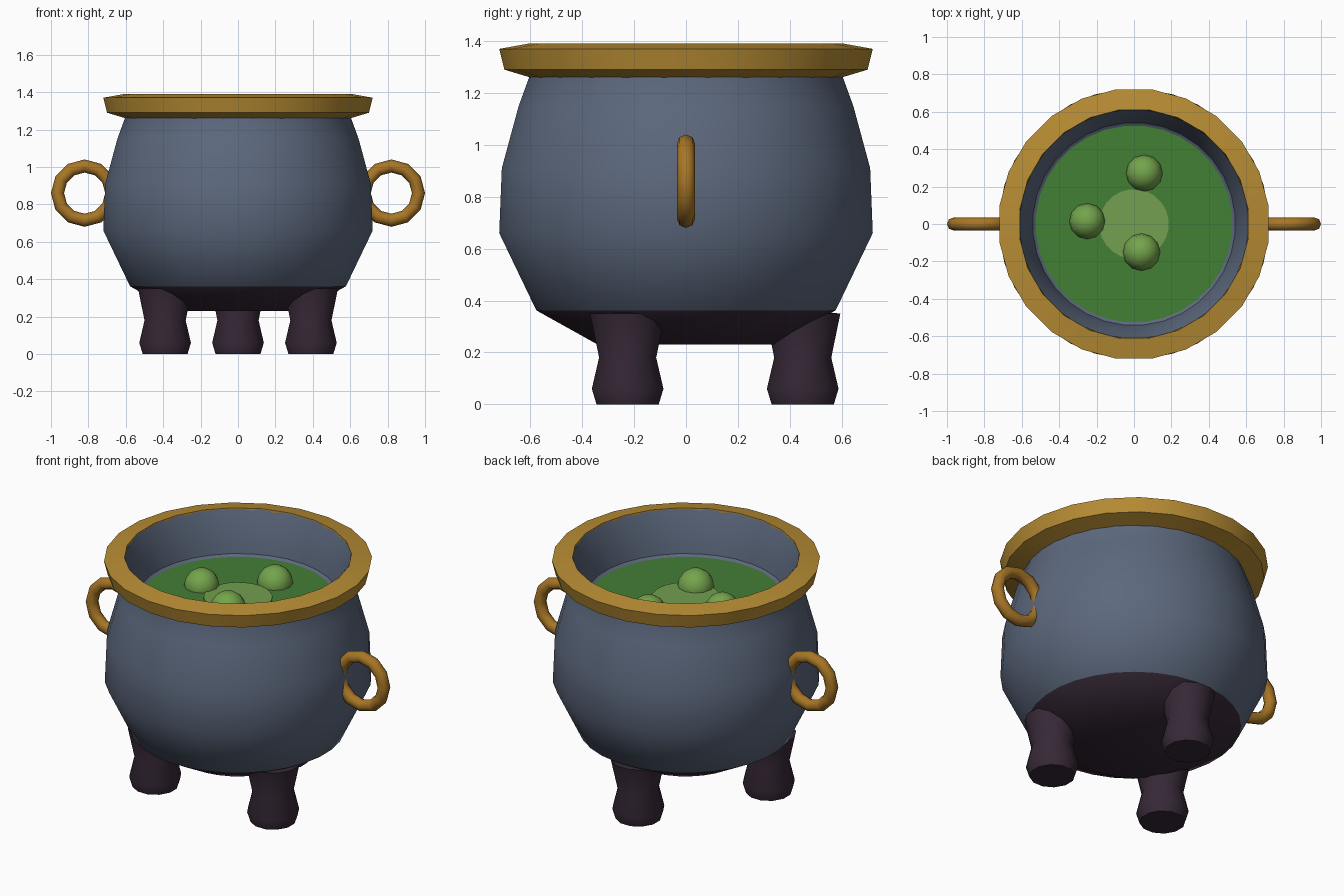
import bpy, math

if "Cube" in bpy.data.objects:
    bpy.data.objects.remove(bpy.data.objects["Cube"])


def srgb(r, g, b):
    f = lambda c: c / 12.92 if c <= 0.04045 else ((c + 0.055) / 1.055) ** 2.4
    return tuple(f(v / 255) for v in (r, g, b)) + (1.0,)


def material(name, *rgb):
    m = bpy.data.materials.new(name)
    m.diffuse_color = srgb(*rgb)
    m.use_nodes = True
    m.node_tree.nodes["Principled BSDF"].inputs["Base Color"].default_value = m.diffuse_color
    return m


IRON = material("blue grey iron", 92, 104, 125)
GOLD = material("gold rim", 184, 141, 52)
BRASS = material("dark brass", 168, 118, 38)
DARK = material("dark purple iron", 54, 40, 54)
GREEN = material("green brew", 66, 126, 53)
PALE = material("pale green", 114, 160, 80)
BUBBLE = material("bubble green", 116, 164, 76)


def smooth(ob, angle):
    bpy.ops.object.select_all(action='DESELECT')
    ob.select_set(True)
    bpy.context.view_layer.objects.active = ob
    bpy.ops.object.shade_smooth_by_angle(angle=math.radians(angle))


def lathe(name, profile, sides, mat, loc=(0, 0, 0), closed=False, angle=40):
    """Spin (radius, z) points round z; radius 0 makes a pole."""
    verts, rings, faces = [], [], []
    grow = 1 / math.cos(math.pi / sides)
    for r, z in profile:
        n = 1 if r == 0 else sides
        rings.append(list(range(len(verts), len(verts) + n)))
        for i in range(n):
            a = 2 * math.pi * (i + 0.5) / sides
            verts.append((r * grow * math.cos(a), r * grow * math.sin(a), z))
    pairs = list(zip(rings, rings[1:]))
    if closed:
        pairs.append((rings[-1], rings[0]))
    for a, b in pairs:
        for i in range(sides):
            j = (i + 1) % sides
            if len(a) == 1:
                faces.append((a[0], b[j], b[i]))
            elif len(b) == 1:
                faces.append((a[i], a[j], b[0]))
            else:
                faces.append((a[i], a[j], b[j], b[i]))
    me = bpy.data.meshes.new(name)
    me.from_pydata(verts, [], faces)
    me.materials.append(mat)
    ob = bpy.data.objects.new(name, me)
    ob.location = loc
    bpy.context.collection.objects.link(ob)
    smooth(ob, angle)
    return ob


# pot body: outer wall, lip, inner wall down to below the brew
body = lathe("pot_body", [
    (0, 0.23), (0.34, 0.23), (0.577, 0.362), (0.72, 0.66), (0.71, 0.91),
    (0.645, 1.15), (0.605, 1.26), (0.61, 1.385), (0.575, 1.30),
    (0.55, 1.20), (0.54, 1.15), (0.50, 1.12), (0, 1.12)], 32, IRON)
# dark underside
body.data.materials.append(DARK)
for p in body.data.polygons:
    if p.center.z < 0.36:
        p.material_index = 1

# rim band
lathe("rim", [(0.60, 1.26), (0.70, 1.29), (0.72, 1.37), (0.61, 1.39)],
      24, GOLD, closed=True, angle=30)

# brew surface, pale patch and bubbles
lathe("brew_surface", [(0.53, 1.138), (0, 1.138)], 32, GREEN)
lathe("brew_pale_patch", [(0.185, 1.138), (0.185, 1.145), (0, 1.145)], 24, PALE)
for i, (x, y, r) in enumerate([(0.055, 0.272, 0.098), (-0.25, 0.015, 0.096),
                               (0.04, -0.15, 0.1)]):
    bpy.ops.mesh.primitive_uv_sphere_add(segments=12, ring_count=8, radius=r,
                                         location=(x, y, 1.142))
    ob = bpy.context.object
    ob.name = f"bubble_{i + 1}"
    ob.data.materials.append(BUBBLE)
    smooth(ob, 60)

# three legs
for i in range(3):
    a = math.radians(90 + 120 * i)
    lathe(f"leg_{i + 1}", [(0, 0), (0.12, 0), (0.138, 0.06), (0.11, 0.18),
                           (0.145, 0.35), (0, 0.36)], 12, DARK,
          loc=(0.45 * math.cos(a), 0.45 * math.sin(a), 0))

# ring handles
for side, s in (("left", -1), ("right", 1)):
    bpy.ops.mesh.primitive_torus_add(major_segments=12, minor_segments=8,
                                     major_radius=0.145, minor_radius=0.035,
                                     location=(s * 0.82, 0, 0.86),
                                     rotation=(math.pi / 2, 0, 0))
    ob = bpy.context.object
    ob.name = f"{side}_handle"
    ob.data.materials.append(BRASS)
    smooth(ob, 50)
